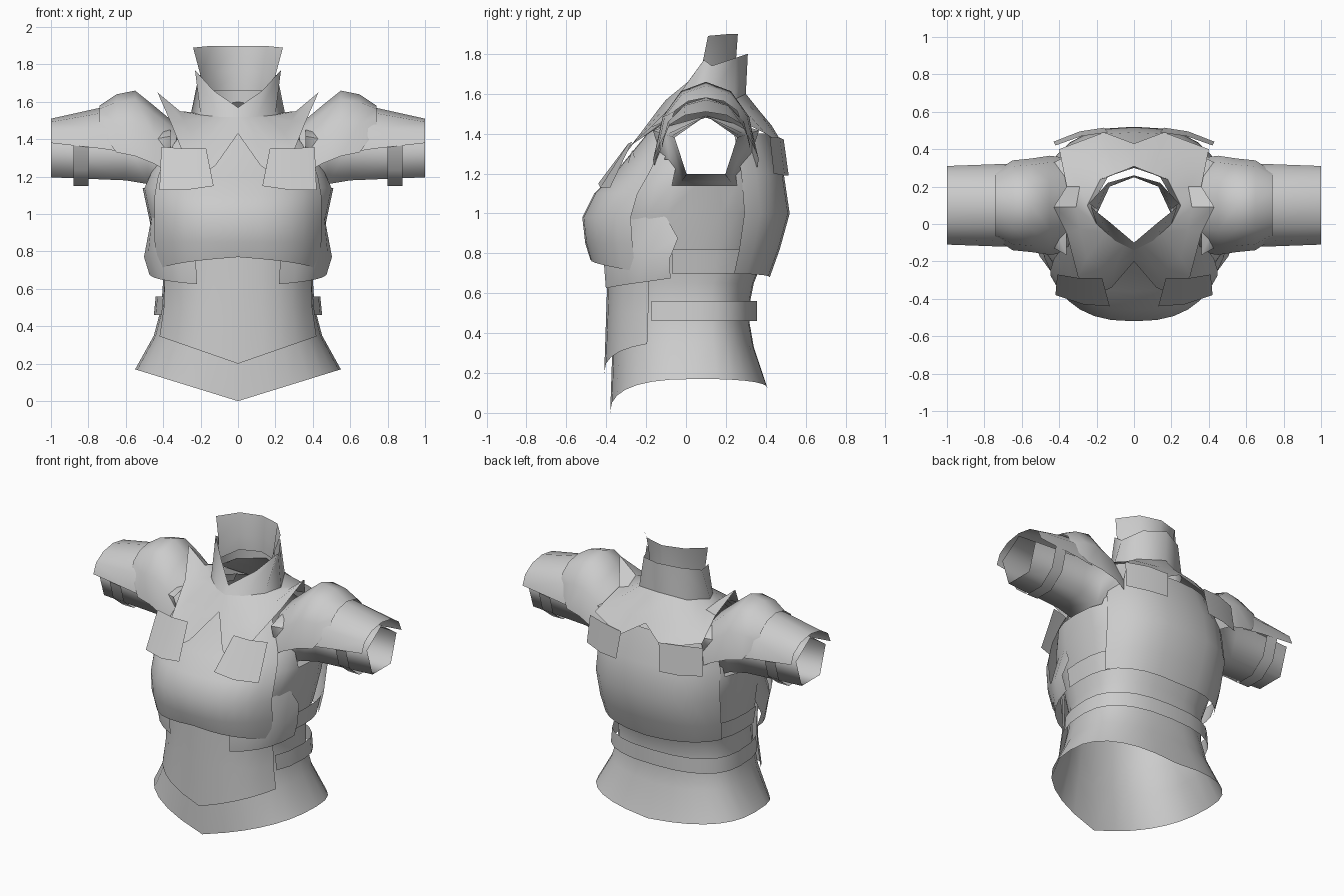
import bpy, bmesh, math
from mathutils import Vector

cube = bpy.data.objects.get("Cube")
if cube:
    bpy.data.objects.remove(cube, do_unlink=True)

grey = bpy.data.materials.new("plain_grey")
grey.use_nodes = True
tone = (0.6, 0.6, 0.6, 1)
grey.diffuse_color = tone
grey.node_tree.nodes["Principled BSDF"].inputs["Base Color"].default_value = tone

MID_Y = 0.05      # fore-aft middle of the torso
ARM_Y = 0.1       # fore-aft middle of the arms
ARM_Z = 1.33      # height of the arm axis


def sheet(name, rows, closed=False, arm=False, angle=50, armhole=0):
    """Skin a grid of points, face it outward and mirror it across x."""
    bm = bmesh.new()
    grid = [[bm.verts.new(p) for p in row] for row in rows]
    for lower, upper in zip(grid, grid[1:]):
        count = len(lower)
        for i in range(count if closed else count - 1):
            j = (i + 1) % count
            bm.faces.new((lower[i], lower[j], upper[j], upper[i]))

    # Open the side of the torso where the sleeve joins
    hole = [f for f in bm.faces
            if math.dist(f.calc_center_median().yz, (ARM_Y, ARM_Z)) < armhole
            and f.calc_center_median().x > 0.2]
    bmesh.ops.delete(bm, geom=hole, context='FACES')

    bmesh.ops.recalc_face_normals(bm, faces=bm.faces)
    facing = 0
    for face in bm.faces:
        c = face.calc_center_median()
        axis = Vector((c.x, ARM_Y, ARM_Z)) if arm else Vector((0, MID_Y, c.z))
        facing += face.normal.dot(c - axis) * face.calc_area()
    if facing < 0:
        bmesh.ops.reverse_faces(bm, faces=bm.faces)
    mesh = bpy.data.meshes.new(name)
    bm.to_mesh(mesh)
    bm.free()
    mesh.materials.append(grey)
    obj = bpy.data.objects.new(name, mesh)
    bpy.context.collection.objects.link(obj)
    mirror = obj.modifiers.new("mirror", 'MIRROR')
    mirror.merge_threshold = 0.002
    bpy.ops.object.select_all(action='DESELECT')
    obj.select_set(True)
    bpy.context.view_layer.objects.active = obj
    bpy.ops.object.shade_smooth_by_angle(angle=math.radians(angle))


def wrap(name, rows, start=-90, end=90, steps=8, bend=1, armhole=0):
    """Shell round the torso. Row: side height, half width, front y, back y,
    then optionally the height at the front and back middle."""
    grid = []
    for z, width, front, back, *ends in rows:
        z_front, z_back = ends if ends else (z, z)
        row = []
        for i in range(steps + 1):
            a = math.radians(start + (end - start) * i / steps)
            c, s = max(math.cos(a), 0) ** 0.8, abs(math.sin(a)) ** 0.8
            if c < 0.001:
                c = 0
            tip, z_tip = (front, z_front) if a < 0 else (back, z_back)
            lift = max(1 - c, 0) ** bend
            row.append((width * c, MID_Y + (tip - MID_Y) * s, z + (z_tip - z) * lift))
        grid.append(row)
    sheet(name, grid, armhole=armhole)


def arch(name, stations, steps=6):
    """Half round cover along the arm. Station: x, crown z, edge z, half depth."""
    grid = []
    for x, crown, edge, half in stations:
        turns = [math.pi * i / steps for i in range(steps + 1)]
        grid.append([(x, ARM_Y - half * math.cos(t), edge + (crown - edge) * math.sin(t))
                     for t in turns])
    sheet(name, grid, arm=True)


# Cloth body, flared at the hem, open underneath and at the arms
wrap("body", [
    (.17, .55, -.38, .41, 0, .12),
    (.35, .45, -.37, .34, .3, .33),
    (.5, .41, -.36, .31),
    (.65, .40, -.36, .34),
    (.8, .44, -.37, .40),
    (1.0, .48, -.42, .46),
    (1.14, .51, -.35, .45),
    (1.27, .45, -.26, .42),
    (1.37, .38, -.18, .38),
    (1.46, .28, -.11, .3),
], steps=14, armhole=.2)

# Belt round the sides and back
wrap("belt", [(.46, .45, -.36, .355), (.56, .44, -.36, .355)], start=-28)

# Front plates
wrap("abdomen_plate", [
    (.36, .46, -.41, .3, .2, .2),
    (.5, .435, -.40, .3),
    (.65, .43, -.395, .3),
    (.8, .45, -.39, .3),
], end=-27, steps=5)
wrap("chest_plate", [
    (.60, .47, -.48, .3, .77, .77),
    (.85, .5, -.505, .3),
    (.98, .5, -.52, .3),
    (1.1, .5, -.46, .3),
    (1.2, .48, -.36, .3),
    (1.32, .43, -.26, .3),
    (1.43, .34, -.17, .3),
], end=-30, steps=6, bend=.2)
wrap("rib_guard", [
    (.70, .48, -.43, .3, .61, .61),
    (.72, .51, -.45, .3, .9, .9),
    (.65, .49, -.29, .3, 1.45, 1.45),
], start=-68, end=-11, steps=5, bend=.3)

# Back plates
wrap("back_plate", [
    (.70, .47, -.3, .42, .7, .68),
    (.82, .49, -.3, .47),
    (1.0, .50, -.3, .52),
    (1.2, .49, -.3, .49),
    (1.4, .40, -.3, .42),
], start=26, steps=5)
wrap("side_band", [(.70, .46, -.4, .41), (.82, .48, -.4, .46)], start=-11, end=32, steps=4)

# Sleeves: five-sided tubes, flared into the body and flattened under the pads
sleeve = []
for x, radius in ((.36, .28), (.48, .21), (.6, .185), (1.0, .165)):
    sleeve.append([(x, ARM_Y + radius * math.sin(math.tau * i / 5),
                    min(ARM_Z + radius * math.cos(math.tau * i / 5), 1.49)) for i in range(5)])
sheet("sleeve", sleeve, closed=True, arm=True, angle=80)

# Arm covers, shoulder pads and bands
arch("arm_cover", [(.6, 1.58, 1.33, .22), (.73, 1.57, 1.35, .22), (1.0, 1.51, 1.38, .21)])
arch("shoulder_pad", [
    (.33, 1.48, 1.2, .25),
    (.45, 1.58, 1.27, .265),
    (.55, 1.66, 1.31, .25),
    (.65, 1.64, 1.33, .24),
    (.74, 1.58, 1.45, .18),
])
arch("arm_band", [(.8, 1.14, 1.37, .21), (.88, 1.14, 1.37, .21)], steps=5)

# High collar, open at the front
sheet("high_collar", [
    [(.2, .05, 1.63), (.13, .2, 1.66), (0, .25, 1.66)],
    [(.2, .08, 1.74), (.13, .2, 1.76), (0, .25, 1.76)],
    [(.24, .11, 1.89), (.14, .22, 1.9), (0, .26, 1.9)],
])

# Low collar with a V at the throat
sheet("low_collar", [
    [(0, -.14, 1.52), (.1, -.09, 1.52), (.2, 0, 1.53), (.25, .1, 1.545),
     (.18, .24, 1.57), (0, .3, 1.6)],
    [(0, -.1, 1.57), (.13, .01, 1.66), (.23, .09, 1.77), (.21, .13, 1.74),
     (.14, .25, 1.78), (0, .31, 1.8)],
])

# Mantle spreading from the collar to pointed shoulder tips
sheet("mantle", [
    [(0, -.14, 1.52), (.05, -.115, 1.52), (.1, -.09, 1.52), (.15, -.045, 1.525),
     (.2, 0, 1.53), (.25, .1, 1.545), (.215, .17, 1.56), (.18, .24, 1.57),
     (.09, .27, 1.585), (0, .3, 1.6)],
    [(0, -.17, 1.46), (.1, -.23, 1.4), (.18, -.24, 1.38), (.25, -.18, 1.43),
     (.29, -.03, 1.5), (.31, .09, 1.55), (.29, .2, 1.52), (.28, .32, 1.49),
     (.14, .4, 1.46), (0, .38, 1.5)],
    [(0, -.2, 1.43), (.12, -.34, 1.26), (.21, -.38, 1.2), (.3, -.28, 1.34),
     (.36, -.05, 1.49), (.43, .09, 1.65), (.36, .2, 1.5), (.4, .4, 1.4),
     (.16, .49, 1.34), (0, .43, 1.44)],
], angle=40)

# Hanging flaps, front and back
sheet("front_flap", [
    [(.17, -.29, 1.35), (.29, -.29, 1.35), (.41, -.27, 1.36)],
    [(.13, -.44, 1.15), (.27, -.43, 1.13), (.42, -.38, 1.13)],
])
sheet("back_flap", [
    [(.14, .49, 1.37), (.28, .47, 1.38), (.42, .42, 1.38)],
    [(.16, .515, 1.19), (.29, .495, 1.19), (.43, .44, 1.2)],
])
